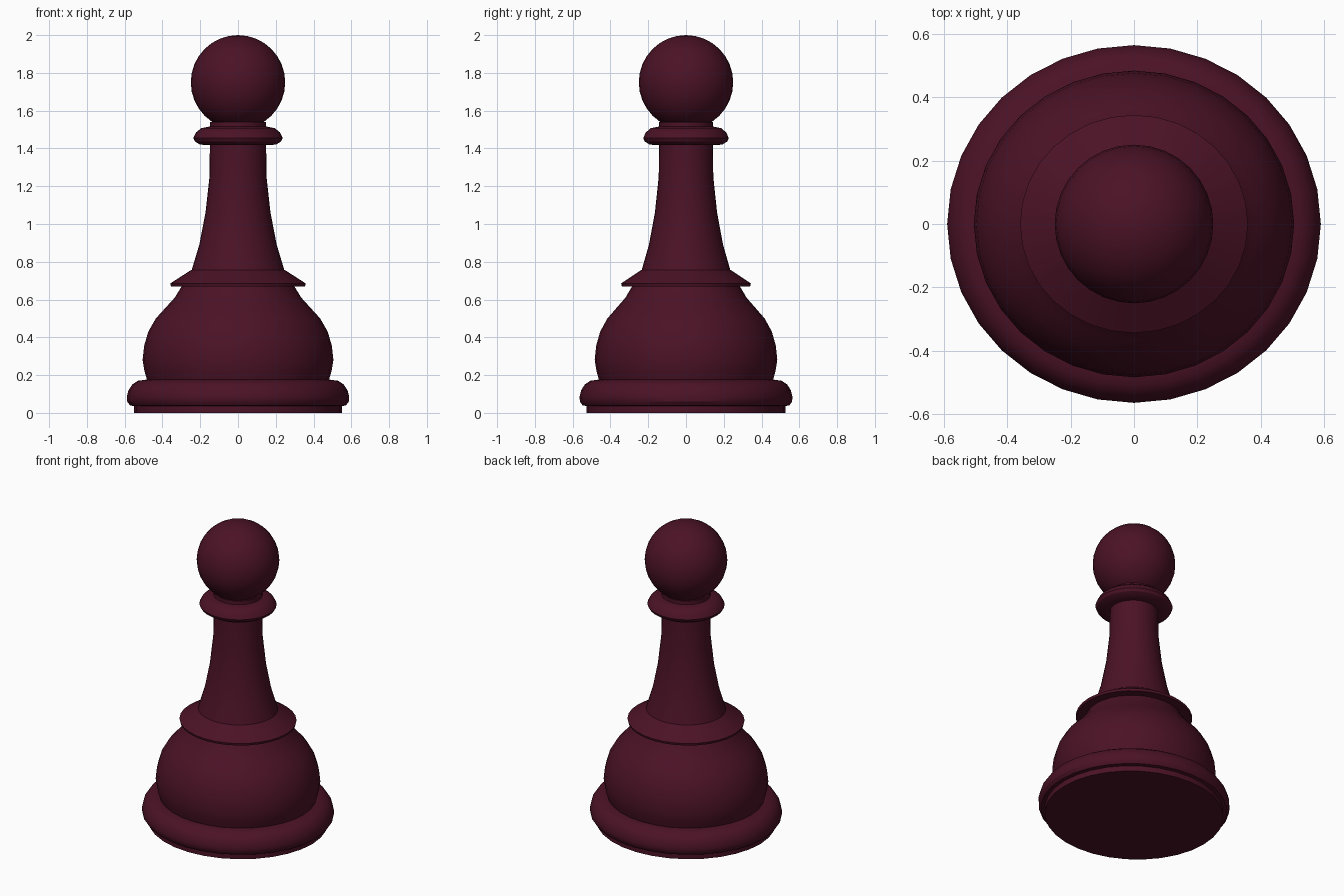
import bpy, bmesh, math

if "Cube" in bpy.data.objects:
    bpy.data.objects.remove(bpy.data.objects["Cube"])

SIDES = 32
Y_SQUASH = 0.957  # turned parts are slightly narrower front to back

mat = bpy.data.materials.new("dark_maroon")
mat.diffuse_color = (0.07, 0.006, 0.019, 1)
mat.use_nodes = True
mat.node_tree.nodes["Principled BSDF"].inputs["Base Color"].default_value = mat.diffuse_color


def finish(obj):
    obj.data.materials.append(mat)
    bpy.ops.object.select_all(action='DESELECT')
    obj.select_set(True)
    bpy.context.view_layer.objects.active = obj
    bpy.ops.object.shade_smooth_by_angle(angle=math.radians(32))


def lathe(name, profile):
    """Turn (radius, height) points, listed bottom to top, into a capped solid."""
    bm = bmesh.new()
    rings = []
    for r, z in profile:
        rings.append([bm.verts.new((r * math.cos(a), r * Y_SQUASH * math.sin(a), z))
                      for a in (2 * math.pi * i / SIDES for i in range(SIDES))])
    for low, high in zip(rings, rings[1:]):
        for i in range(SIDES):
            j = (i + 1) % SIDES
            bm.faces.new((low[i], low[j], high[j], high[i]))
    bm.faces.new(rings[0][::-1])
    bm.faces.new(rings[-1])
    mesh = bpy.data.meshes.new(name)
    bm.to_mesh(mesh)
    bm.free()
    obj = bpy.data.objects.new(name, mesh)
    bpy.context.collection.objects.link(obj)
    finish(obj)


# Foot plate and rounded base ring
lathe("foot", [(0.55, 0), (0.55, 0.04)])
lathe("base_ring", [(0.55, 0.036), (0.572, 0.04), (0.587, 0.06), (0.589, 0.085),
                    (0.58, 0.12), (0.56, 0.15), (0.53, 0.17), (0.485, 0.176)])
# Bulging body
lathe("body", [(0.48, 0.17), (0.495, 0.22), (0.505, 0.28), (0.497, 0.355), (0.475, 0.43),
               (0.435, 0.5), (0.385, 0.555), (0.335, 0.61), (0.295, 0.675)])
# Flared skirt at the bottom of the stem
lathe("skirt", [(0.355, 0.67), (0.359, 0.685), (0.247, 0.757)])
# Stem running up into the head
lathe("stem", [(0.247, 0.75), (0.205, 0.89), (0.172, 1.06), (0.151, 1.25),
               (0.149, 1.42), (0.149, 1.54)])
# Collar under the head
lathe("collar", [(0.149, 1.418), (0.2, 1.42), (0.228, 1.437), (0.237, 1.455),
                 (0.222, 1.485), (0.195, 1.507), (0.149, 1.516)])
# Round head
bpy.ops.mesh.primitive_uv_sphere_add(segments=32, ring_count=16, radius=0.25,
                                     location=(0, 0, 1.75))
head = bpy.context.object
head.name = "head"
finish(head)
